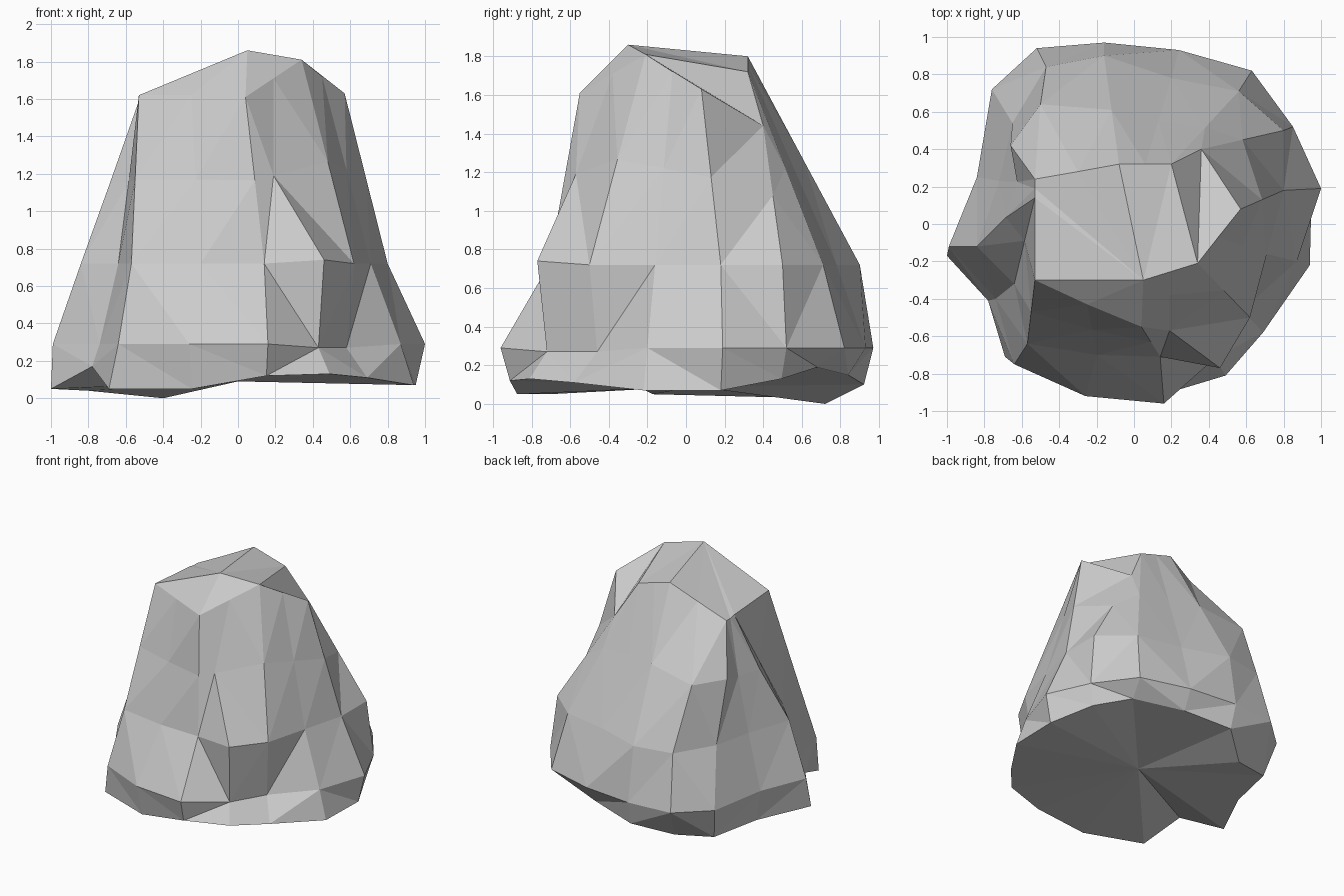
import bpy, bmesh
from mathutils import Vector

if "Cube" in bpy.data.objects:
    bpy.data.objects.remove(bpy.data.objects["Cube"])

# Horizontal cross-sections, counter-clockwise from the front-left corner
flare = [(-.64, -.75), (-.26, -.92), (.16, -.96), (.43, -.72), (.58, -.46), (.87, -.20),
         (1, .19), (.85, .52), (.63, .82), (.24, .93), (-.16, .97), (-.52, .94),
         (-.76, .72), (-.84, .25), (-.99, -.12), (-.74, -.40)]
waist = [(-.57, -.64), (-.20, -.70), (.14, -.71), (.46, -.77), (.62, -.50), (.71, -.16),
         (.80, .18), (.80, .50), (.56, .71), (.20, .78), (-.16, .90), (-.47, .84),
         (-.65, .54), (-.72, .23), (-.84, -.12), (-.64, -.32)]
# Sloping top rim; the left columns gather at the back-left corner
rim = [(-.53, -.30, 1.62), (-.25, -.43, 1.62), (.04, -.55, 1.61), (.19, -.38, 1.71),
       (.34, -.21, 1.81), (.45, -.07, 1.72), (.57, .08, 1.63), (.36, .40, 1.44),
       (.20, .32, 1.72), (.06, .32, 1.76), (-.08, .32, 1.80), (-.30, .28, 1.69),
       (-.53, .24, 1.58), (-.53, .22, 1.58), (-.53, .19, 1.58), (-.53, .14, 1.59)]
foot_z = [.05, .05, .12, .13, .11, .07, .07, .13, .19, .15, .10, 0, .03, .04, .05, .17]

flare = [Vector((x, y, .29)) for x, y in flare]
waist = [Vector((x, y, .72)) for x, y in waist]
rim = [Vector(p) for p in rim]
flare[3].z = flare[4].z = .27
waist[3].z = .74

# Foot tucks in under the flare, with a few corners kicking out
foot = [Vector((p.x * .95, p.y * .95, z)) for p, z in zip(flare, foot_z)]
for i, xy in {0: (-.69, -.71), 3: (.49, -.81), 4: (.69, -.58), 5: (.94, -.22),
              8: (.58, .68), 9: (.22, .84), 11: (-.40, .72), 12: (-.70, .64),
              14: (-1, -.17), 15: (-.78, -.41)}.items():
    foot[i].xy = xy

# Shoulder is halfway up, apart from the projecting ledges
shoulder = [a.lerp(b, .5) for a, b in zip(waist, rim)]
shoulder[3] = Vector((.19, -.57, 1.19))
shoulder[11] = Vector((-.50, .64, 1.20))
shoulder[12] = Vector((-.66, .42, 1.21))

# Loft the sections into a faceted boulder
bm = bmesh.new()
rings = [[bm.verts.new(p) for p in ring] for ring in (foot, flare, waist, shoulder, rim)]
n = len(foot)
for low, high in zip(rings, rings[1:]):
    for i in range(n):
        j = (i + 1) % n
        bm.faces.new((low[i], low[j], high[j], high[i]))

# Top: fan around the peak, with a sloping chip on the right
top = rings[-1]
peak = bm.verts.new((.05, -.30, 1.86))
fan = top[8:] + top[:5]
for a, b in zip(fan, fan[1:] + fan[:1]):
    bm.faces.new((a, b, peak))
bm.faces.new((top[4], top[7], top[8]))
bm.faces.new((top[4], top[6], top[7]))
bm.faces.new((top[4], top[5], top[6]))

# Underside, slightly hollow
under = bm.verts.new((0, .05, .09))
for i in range(n):
    bm.faces.new((rings[0][(i + 1) % n], rings[0][i], under))

bmesh.ops.triangulate(bm, faces=bm.faces[:])
bmesh.ops.recalc_face_normals(bm, faces=bm.faces[:])
mesh = bpy.data.meshes.new("boulder")
bm.to_mesh(mesh)
bm.free()
bpy.context.collection.objects.link(bpy.data.objects.new("boulder", mesh))
